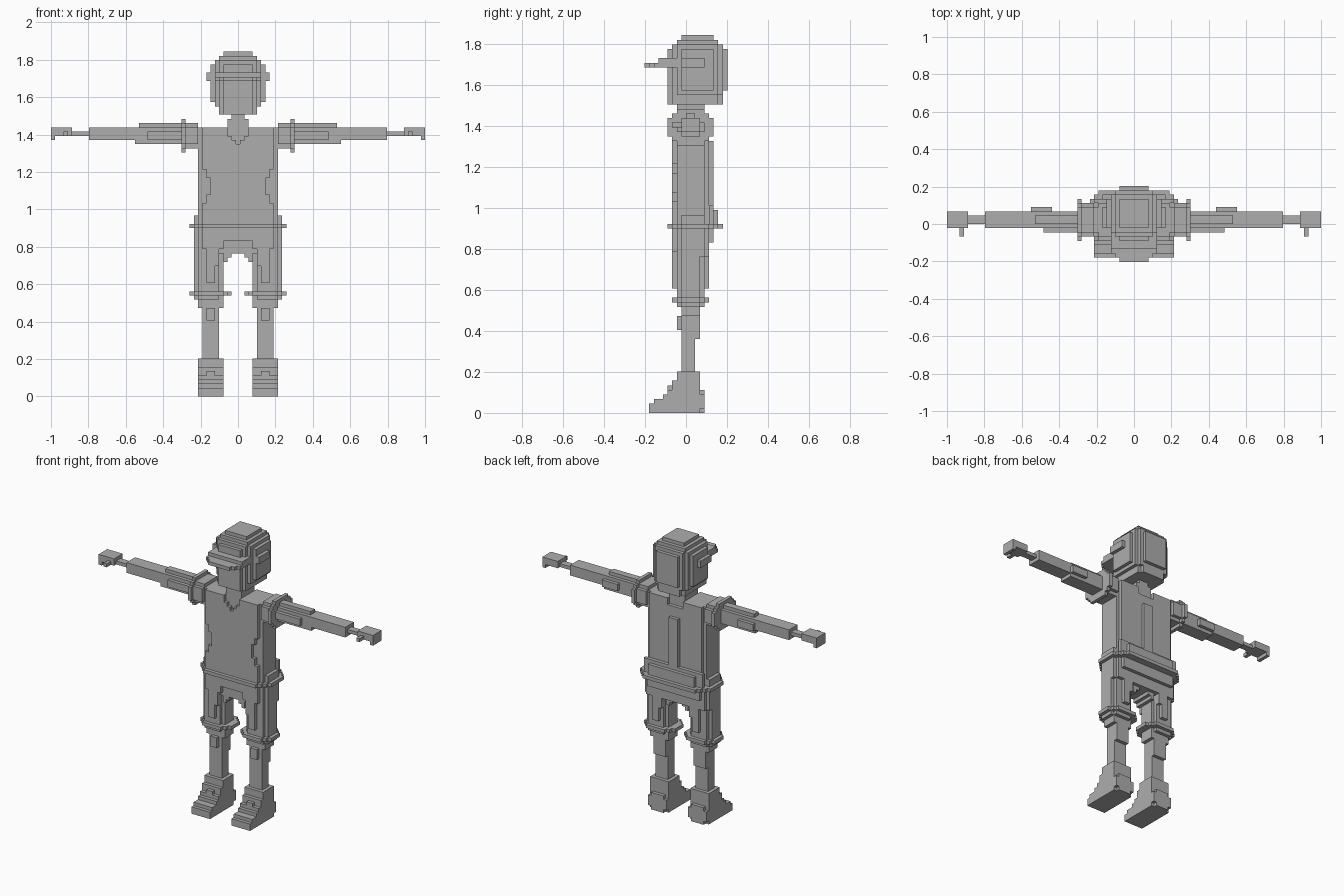
import bpy, bmesh

if "Cube" in bpy.data.objects:
    bpy.data.objects.remove(bpy.data.objects["Cube"])

U = 2 / 89  # block size
parts, solid = {}, set()


def block(name, x, y, z, xy=0, xz=0, yz=0):
    """Fill a mirrored box of blocks; xy, xz, yz are stepped corner cuts in each plane."""
    for i in range(x[0], x[1] + 1):
        for j in range(*y):
            for k in range(*z):
                dx = min(i - x[0], x[1] - i)
                dy = min(j - y[0], y[1] - 1 - j)
                dz = min(k - z[0], z[1] - 1 - k)
                if dx + dy < xy or dx + dz < xz or dy + dz < yz:
                    continue
                new = {(i, j, k), (-i, j, k)} - solid
                parts.setdefault(name, set()).update(new)
                solid.update(new)


def cut(name, x, y, z):
    """Hollow a mirrored box of blocks out of a part."""
    gone = {c for c in parts[name]
            if x[0] <= abs(c[0]) <= x[1] and y[0] <= c[1] < y[1] and z[0] <= c[2] < z[1]}
    parts[name] -= gone
    solid.difference_update(gone)


# head, with the crown of the cap split off the top
block("head", (-6, 6), (-4, 9), (67, 82), xy=3, xz=3, yz=3)
block("head", (-4, 4), (-4, 8), (67, 70), xy=1)
parts["cap_crown"] = {c for c in parts["head"] if c[2] >= 79}
parts["head"] -= parts["cap_crown"]
block("cap_visor", (-5, 5), (-9, 0), (75, 76), xy=2)
block("cap_visor", (-5, 5), (-6, 0), (76, 77))
block("ear", (7, 7), (-1, 4), (75, 77))
block("neck", (-1, 1), (-2, 4), (60, 67))
block("neck", (-2, 2), (-2, 4), (63, 66))

# shirt with neckline and drawn-in waist
block("torso", (-9, 9), (-3, 5), (41, 64), xy=1)
for z in range(60, 64):
    cut("torso", (0, min(2, z - 60)), (-3, -2), (z, z + 1))
cut("torso", (0, 2), (4, 5), (62, 64))
for x in (8, 7):
    r = 2 * (x - 6)
    cut("torso", (x, 9), (-3, -2), (50 - r, 50 + r))
block("torso", (10, 10), (-1, 4), (41, 43))
block("spine_ridge", (-1, 1), (5, 6), (45, 59))
block("lower_back", (-9, 9), (5, 6), (41, 45))
block("lower_back", (-7, 7), (6, 7), (41, 44))
block("shoulder", (10, 12), (-3, 5), (59, 65), yz=1)
block("sleeve_cuff", (13, 13), (-4, 6), (58, 66), yz=2)

# arms
block("upper_arm", (14, 24), (-1, 3), (60, 64))
block("upper_arm", (14, 21), (-2, -1), (61, 63))
block("upper_arm", (14, 23), (0, 2), (64, 65))
block("elbow", (20, 24), (3, 4), (61, 63))
block("forearm", (25, 35), (-1, 3), (61, 64))
block("wrist", (36, 39), (0, 2), (62, 63))
block("hand", (40, 44), (-1, 3), (62, 64))
block("fingers", (44, 44), (-1, 3), (61, 62))
block("thumb", (41, 41), (-3, -1), (62, 63))

# trousers with an arched crotch and front and back panels
block("belt", (-11, 11), (-4, 8), (40, 41), xy=3)
block("hips", (-10, 10), (-3, 6), (37, 40), xy=2)
block("hips", (-10, 10), (-2, 5), (34, 37), xy=1)
for i in (2, 3):
    block("hips", (i, 3), (-2, 4), (35 - i, 36 - i))
block("trouser_cuff", (2, 11), (-3, 5), (24, 25), xy=2)
block("trouser_leg", (4, 10), (-2, 4), (23, 34), xy=1)
for i in range(3):
    block("trouser_leg", (6 - i, 7 + i // 2), (-3, 5), (27 + 4 * i, 37))

# legs
block("leg", (4, 9), (-1, 3), (21, 23))
block("leg", (5, 8), (-1, 3), (16, 21))
block("leg", (5, 8), (-1, 2), (9, 16))
block("knee", (6, 7), (-2, -1), (18, 21))

# shoes, sloping from toe to ankle
for z, toe in enumerate((-8, -8, -7, -5, -4, -3, -3, -2, -2)):
    block("shoe", (4, 9), (toe, 3), (z, z + 1))
block("heel", (4, 9), (3, 4), (0, 5), xz=1)
block("shoe_tongue", (6, 7), (-4, -3), (5, 6))


def corners(cell, d):
    """Four corners of one block side, counter-clockwise seen from outside."""
    a = next(i for i in range(3) if d[i])
    b, c = (a + 1) % 3, (a + 2) % 3
    ring = [(0, 0), (1, 0), (1, 1), (0, 1)]
    if d[a] < 0:
        ring.reverse()
    for s, t in ring:
        p = list(cell)
        p[a] += d[a] > 0
        p[b] += s
        p[c] += t
        yield tuple(p)


gray = bpy.data.materials.new("gray")
gray.diffuse_color = (0.42, 0.42, 0.42, 1)
gray.use_nodes = True
gray.node_tree.nodes["Principled BSDF"].inputs["Base Color"].default_value = gray.diffuse_color
sides = [tuple(s * (i == a) for i in range(3)) for a in range(3) for s in (1, -1)]

# skin each part where it is exposed
for name, mine in parts.items():
    bm = bmesh.new()
    verts = {}
    for cell in sorted(mine):
        for d in sides:
            if tuple(cell[i] + d[i] for i in range(3)) in solid:
                continue
            face = []
            for p in corners(cell, d):
                if p not in verts:
                    verts[p] = bm.verts.new(((p[0] - 0.5) * U, p[1] * U, p[2] * U))
                face.append(verts[p])
            bm.faces.new(face)
    bmesh.ops.dissolve_limit(bm, angle_limit=0.01, verts=bm.verts, edges=bm.edges)
    mesh = bpy.data.meshes.new(name)
    bm.to_mesh(mesh)
    bm.free()
    mesh.materials.append(gray)
    bpy.context.collection.objects.link(bpy.data.objects.new(name, mesh))
